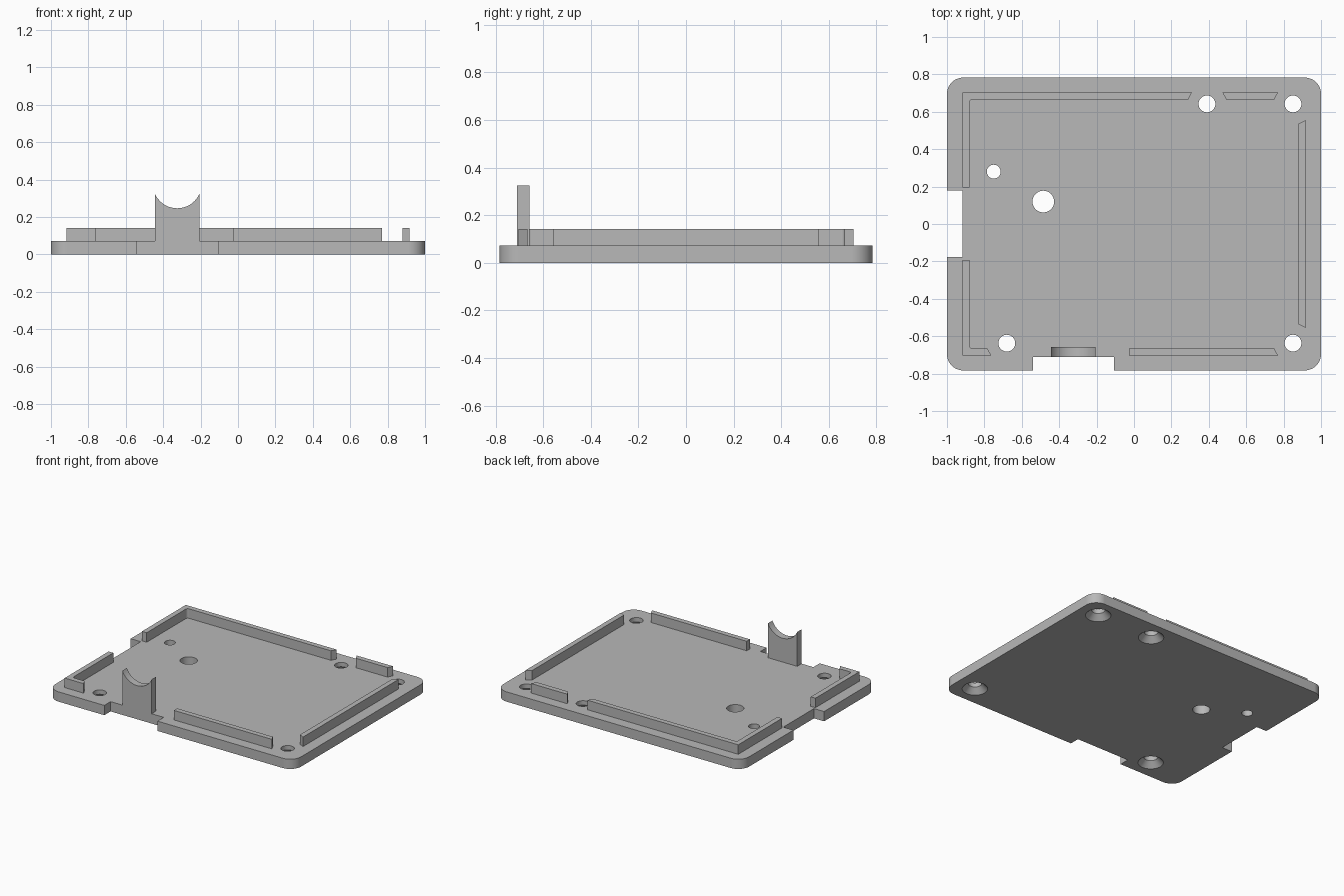
import bpy, bmesh
from math import sin, cos, pi, radians, atan2
from mathutils import Matrix

cube = bpy.data.objects.get("Cube")
if cube:
    bpy.data.objects.remove(cube, do_unlink=True)

grey = bpy.data.materials.new("plain grey")
grey.use_nodes = True
grey.diffuse_color = (0.48, 0.48, 0.48, 1)
grey.node_tree.nodes["Principled BSDF"].inputs["Base Color"].default_value = grey.diffuse_color

BASE, TOP = 0.072, 0.142      # plate and rim heights
HX, HY = 1.0, 0.783           # plate half sizes
OX, OY, T = 0.918, 0.704, 0.038   # rim outer half sizes and thickness
IX, IY = OX - T, OY - T


def finish(name, bm):
    bmesh.ops.recalc_face_normals(bm, faces=bm.faces)
    mesh = bpy.data.meshes.new(name)
    bm.to_mesh(mesh)
    bm.free()
    mesh.materials.append(grey)
    ob = bpy.data.objects.new(name, mesh)
    bpy.context.collection.objects.link(ob)
    return ob


def prism(name, outline, depth, matrix):
    """Extrude a flat outline along its local z, then place it."""
    bm = bmesh.new()
    face = bm.faces.new([bm.verts.new((x, y, 0)) for x, y in outline])
    ext = bmesh.ops.extrude_face_region(bm, geom=[face])
    verts = [v for v in ext["geom"] if isinstance(v, bmesh.types.BMVert)]
    bmesh.ops.translate(bm, verts=verts, vec=(0, 0, depth))
    bmesh.ops.transform(bm, matrix=matrix, verts=bm.verts)
    return finish(name, bm)


def arc(cx, cy, r, a0, a1, n=12):
    angles = [radians(a0 + (a1 - a0) * i / n) for i in range(n + 1)]
    return [(cx + r * cos(a), cy + r * sin(a)) for a in angles]


def smooth(ob):
    bpy.ops.object.select_all(action="DESELECT")
    ob.select_set(True)
    bpy.context.view_layer.objects.active = ob
    bpy.ops.object.shade_smooth_by_angle(angle=radians(30))
    ob.modifiers.new("Even shading", "WEIGHTED_NORMAL").keep_sharp = True


# Base plate with rounded corners and two edge notches
R = 0.088
cx, cy = HX - R, HY - R
outline = (arc(cx, -cy, R, -90, 0) + arc(cx, cy, R, 0, 90) + arc(-cx, cy, R, 90, 180)
           + [(-HX, 0.18), (-OX, 0.18), (-OX, -0.177), (-HX, -0.177)]
           + arc(-cx, -cy, R, 180, 270)
           + [(-0.54, -HY), (-0.54, -0.71), (-0.108, -0.71), (-0.108, -HY)])
plate = prism("base_plate", outline, BASE, Matrix())

# Countersunk screw holes and two plain holes
SCREW = [(-0.1, 0.085), (0.0, 0.085), (0.04, 0.045), (0.2, 0.045)]
holes = [(x, y, SCREW) for x, y in
         ((0.39, 0.642), (0.85, 0.642), (0.85, -0.637), (-0.68, -0.637))]
holes += [(-0.75, 0.28, [(-0.1, 0.037), (0.2, 0.037)]),
          (-0.485, 0.12, [(-0.1, 0.058), (0.2, 0.058)])]
bm = bmesh.new()
for x, y, profile in holes:
    rings = [[bm.verts.new((px, py, z)) for px, py in arc(x, y, r, 0, 360, 40)[:-1]]
             for z, r in profile]
    for low, high in zip(rings, rings[1:]):
        for i in range(len(low)):
            bm.faces.new((low[i - 1], low[i], high[i], high[i - 1]))
    bm.faces.new(rings[0])
    bm.faces.new(rings[-1])
cutter = finish("hole_cutter", bm)
cutter.hide_render = True
cut = plate.modifiers.new("Holes", "BOOLEAN")
cut.operation, cut.solver, cut.object = "DIFFERENCE", "EXACT", cutter
bpy.context.view_layer.objects.active = plate
bpy.ops.object.modifier_apply(modifier=cut.name)
bpy.data.objects.remove(cutter, do_unlink=True)
smooth(plate)

# Raised rim segments with slanted ends beside the screw holes
S, F = 0.02, 0.016            # end slant, inner fillet
rims = {
    "rim_back_corner": [(-OX, 0.195), (-OX, OY), (0.31, OY), (0.31 - S, IY)]
        + arc(-IX + F, IY - F, F, 90, 180, 5) + [(-IX, 0.195)],
    "rim_back_short": [(0.473, OY), (0.77, OY), (0.77 - S, IY), (0.473 + S, IY)],
    "rim_left_side": [(OX, -0.556), (OX, 0.556), (IX, 0.556 - S), (IX, S - 0.556)],
    "rim_front": [(-0.028, -OY), (0.77, -OY), (0.77 - S, -IY), (-0.028, -IY)],
    "rim_front_corner": [(-OX, -0.193), (-OX, -OY), (-0.763, -OY), (-0.763 - S, -IY)]
        + arc(-IX + F, -IY + F, F, 270, 180, 5) + [(-IX, -0.193)],
}
for name, points in rims.items():
    smooth(prism(name, points, TOP - BASE, Matrix.Translation((0, 0, BASE))))

# Upright cradle post with a round saddle on top
mid, half, tip, r = -0.325, 0.119, 0.325, 0.13
centre = 0.247 + r
a = atan2(tip - centre, half) * 180 / pi
saddle = arc(mid, centre, r, a, -180 - a, 20)
post = [(mid - half, BASE), (mid + half, BASE)] + saddle
stand = Matrix.Translation((0, -0.658, 0)) @ Matrix.Rotation(pi / 2, 4, "X")
smooth(prism("cradle_post", post, 0.052, stand))
